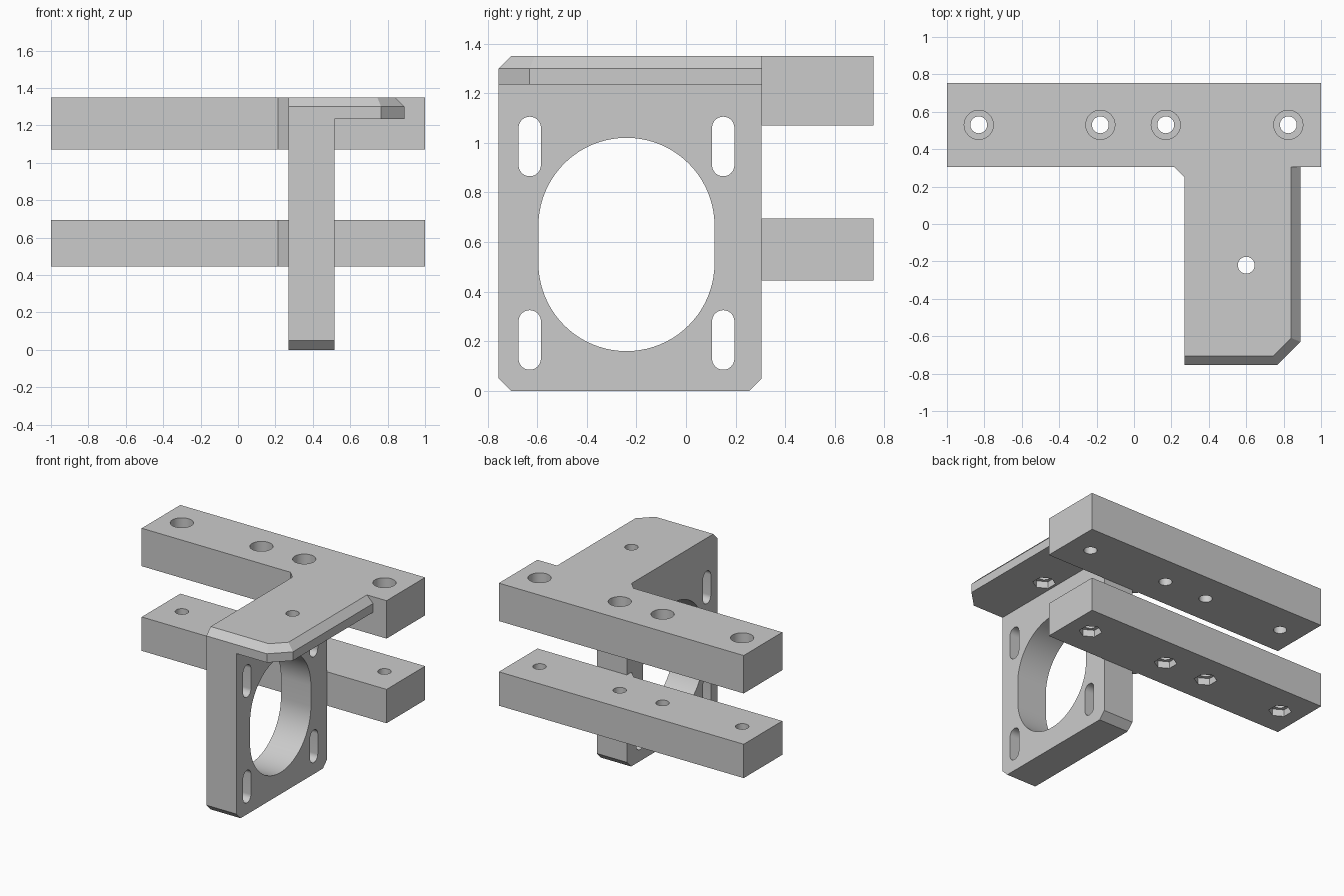
import bpy, bmesh, math

cube = bpy.data.objects.get("Cube")
if cube:
    bpy.data.objects.remove(cube, do_unlink=True)

grey = bpy.data.materials.new("plain grey")
grey.use_nodes = True
grey.diffuse_color = (0.6, 0.6, 0.6, 1)
grey.node_tree.nodes["Principled BSDF"].inputs["Base Color"].default_value = (0.6, 0.6, 0.6, 1)


def loft(name, rings):
    """Closed solid through rings of points with equal counts."""
    bm = bmesh.new()
    loops = [[bm.verts.new(p) for p in ring] for ring in rings]
    bm.faces.new(loops[0])
    bm.faces.new(loops[-1])
    n = len(loops[0])
    for a, b in zip(loops, loops[1:]):
        for i in range(n):
            j = (i + 1) % n
            bm.faces.new((a[i], a[j], b[j], b[i]))
    bmesh.ops.recalc_face_normals(bm, faces=bm.faces)
    mesh = bpy.data.meshes.new(name)
    bm.to_mesh(mesh)
    bm.free()
    mesh.materials.append(grey)
    ob = bpy.data.objects.new(name, mesh)
    bpy.context.collection.objects.link(ob)
    return ob


def prism_z(name, pts, lo, hi):
    return loft(name, [[(x, y, z) for x, y in pts] for z in (lo, hi)])


def prism_x(name, pts, lo, hi):
    return loft(name, [[(x, y, z) for y, z in pts] for x in (lo, hi)])


def round_pts(cx, cy, r, n=32, turn=0.0):
    angles = [turn + math.tau * i / n for i in range(n)]
    return [(cx + r * math.cos(a), cy + r * math.sin(a)) for a in angles]


def slot_pts(cy, z0, z1, r, n=24):
    """Upright slot with round ends."""
    pts = []
    for centre, start in ((z1 - r, 0), (z0 + r, math.pi)):
        for i in range(n + 1):
            a = start + math.pi * i / n
            pts.append((cy + r * math.cos(a), centre + r * math.sin(a)))
    return pts


def combine(body, other, operation):
    mod = body.modifiers.new(operation, 'BOOLEAN')
    mod.operation = operation
    mod.solver = 'EXACT'
    mod.object = other
    bpy.context.view_layer.objects.active = body
    bpy.ops.object.modifier_apply(modifier=mod.name)
    bpy.data.objects.remove(other, do_unlink=True)


# Two cross bars
BACK, FRONT = 0.755, 0.305
bar = [(-1, FRONT), (1, FRONT), (1, BACK), (-1, BACK)]
levels = {"upper": (1.07, 1.35), "lower": (0.445, 0.695)}
bracket = prism_z("mounting_bracket", bar, *levels["upper"])
parts = [prism_z("lower_bar", bar, *levels["lower"])]

# Upright plate with clipped corners
parts.append(prism_x("upright_plate", [
    (-0.755, 0.05), (-0.705, 0), (0.255, 0), (FRONT, 0.05),
    (FRONT, 1.35), (-0.705, 1.35), (-0.755, 1.30)], 0.27, 0.515))

# Top shelf with a bevelled outer rim
rim = [(0.27, 0.4), (0.27, -0.755), (0.765, -0.755), (0.89, -0.63), (0.89, FRONT), (0.8, 0.4)]
top = [(0.27, 0.4), (0.27, -0.705), (0.745, -0.705), (0.84, -0.61), (0.84, FRONT), (0.8, 0.4)]
parts.append(loft("top_shelf", [[(x, y, z) for x, y in ring] for ring, z in
                                ((rim, 1.235), (rim, 1.30), (top, 1.35))]))

# Small corner braces between plate and bars
for lo, hi in levels.values():
    parts.append(prism_z("corner_brace", [
        (0.215, FRONT), (0.27, 0.25), (0.3, 0.25), (0.3, FRONT)], lo, hi))

for part in parts:
    combine(bracket, part, 'UNION')

# Large opening and four adjustment slots
cutters = [prism_x("opening", slot_pts(-0.24, 0.16, 1.02, 0.355, 40), 0.1, 0.7)]
for y in (-0.63, 0.15):
    for z in (0.085, 0.865):
        cutters.append(prism_x("slot", slot_pts(y, z, z + 0.24, 0.045), 0.1, 0.7))

# Bolt holes: wide head recess on top, hexagonal nut pocket underneath
bolts = [(x, 0.53, 0.445) for x in (-0.83, -0.18, 0.17, 0.825)]
for x, y, base in bolts + [(0.6, -0.22, 1.235)]:
    cutters.append(prism_z("bolt_hole", round_pts(x, y, 0.045), base - 0.1, 1.5))
    cutters.append(prism_z("nut_pocket", round_pts(x, y, 0.077, 6, math.pi / 6),
                           base - 0.1, base + 0.05))
for x, y, base in bolts:
    cutters.append(prism_z("head_recess", round_pts(x, y, 0.078), 1.25, 1.5))

for cutter in cutters:
    combine(bracket, cutter, 'DIFFERENCE')

# Smooth the round walls, keep the corners crisp
bpy.ops.object.select_all(action='DESELECT')
bracket.select_set(True)
bpy.context.view_layer.objects.active = bracket
bpy.ops.object.shade_smooth_by_angle(angle=math.radians(30))
